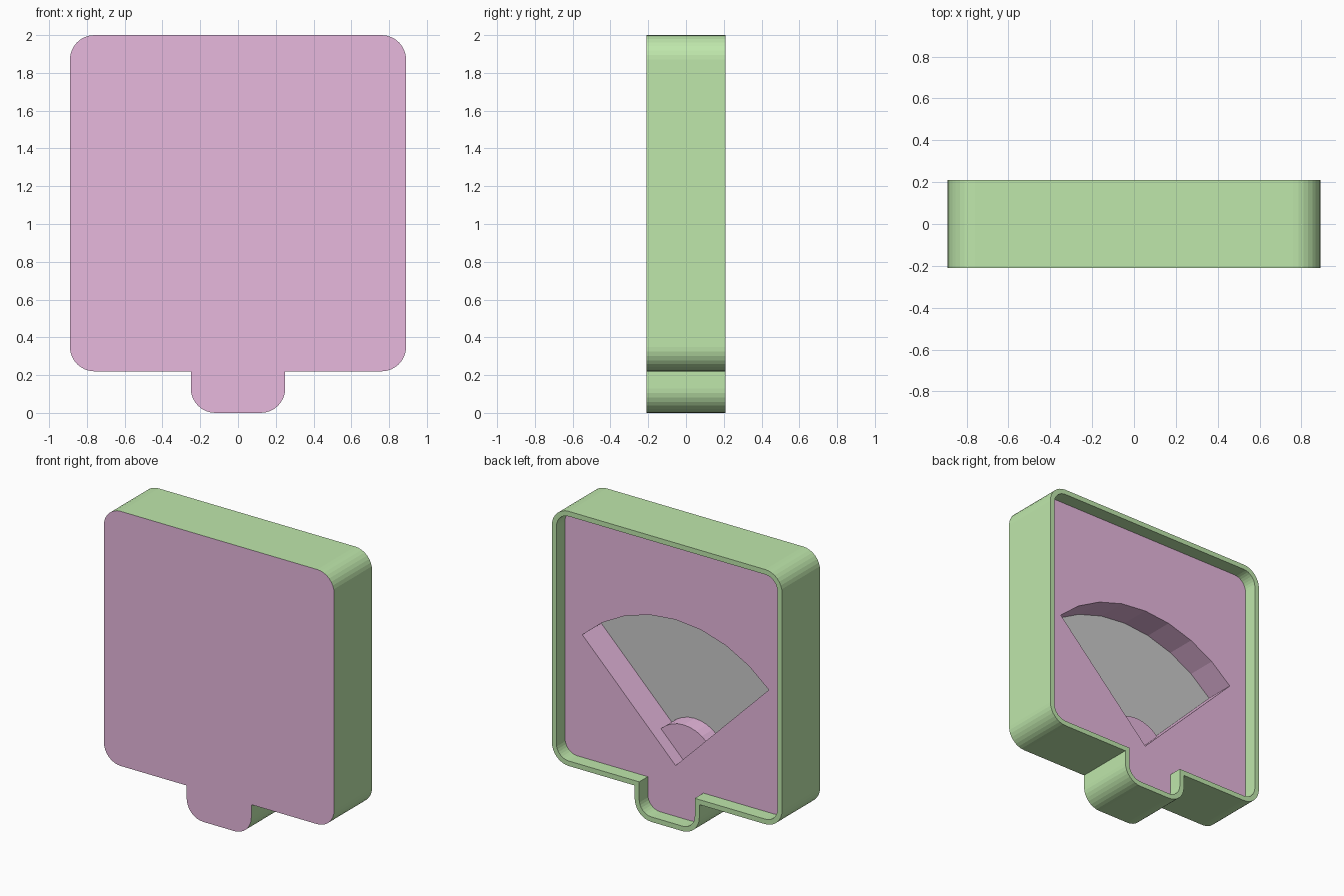
import bpy, bmesh
from math import sin, cos, pi

if "Cube" in bpy.data.objects:
    bpy.data.objects.remove(bpy.data.objects["Cube"])

DEPTH = 0.21        # half thickness of the case
PANEL_Y = 0.115     # recessed back panel
DIAL_Y = -0.095     # bottom of the fan-shaped pocket
HUB_Y = 0.025       # top of the small quarter hub
PIVOT_Z, DIAL_R, HUB_R = 0.39, 1.02, 0.25


def material(name, rgb):
    m = bpy.data.materials.new(name)
    m.diffuse_color = (*rgb, 1)
    m.use_nodes = True
    m.node_tree.nodes["Principled BSDF"].inputs["Base Color"].default_value = m.diffuse_color
    return m


purple = material("purple", (0.80, 0.48, 0.73))
green = material("green", (0.52, 0.80, 0.41))


def arc(cx, cz, r, a0, a1, n=8):
    return [(cx + r * cos(a0 + (a1 - a0) * i / n),
             cz + r * sin(a0 + (a1 - a0) * i / n)) for i in range(n + 1)]


def outline(inset):
    """Rounded square with a rounded tab below; right half mirrored."""
    r = 0.13 - inset
    half = arc(0.12, 0.13, r, -pi / 2, 0)
    half += [(0.25 - inset, 0.22 + inset)]
    half += arc(0.76, 0.35, r, -pi / 2, 0)
    half += arc(0.76, 1.87, r, 0, pi / 2)
    return half + [(-x, z) for x, z in reversed(half)]


def fan(radius):
    return [(0, PIVOT_Z)] + arc(0, PIVOT_Z, radius, pi / 4, 3 * pi / 4)


def ring(bm, pts, y):
    return [bm.verts.new((x, y, z)) for x, z in pts]


def bridge(bm, a, b, mat=0):
    n = len(a)
    for i in range(n):
        j = (i + 1) % n
        bm.faces.new((a[i], a[j], b[j], b[i])).material_index = mat


def finish(bm, name, mats, recalc=True):
    if recalc:
        bmesh.ops.recalc_face_normals(bm, faces=bm.faces)
    me = bpy.data.meshes.new(name)
    bm.to_mesh(me)
    bm.free()
    for m in mats:
        me.materials.append(m)
    ob = bpy.data.objects.new(name, me)
    bpy.context.collection.objects.link(ob)


# Case: purple front, green walls and rim, purple back panel with a fan pocket
bm = bmesh.new()
front = ring(bm, outline(0), -DEPTH)
back = ring(bm, outline(0), DEPTH)
lip = ring(bm, outline(0.035), DEPTH)
panel = ring(bm, outline(0.035), PANEL_Y)
pocket = ring(bm, fan(DIAL_R), PANEL_Y)
floor = ring(bm, fan(DIAL_R), DIAL_Y - 0.005)
bm.faces.new(front)
bridge(bm, front, back, 1)
bridge(bm, back, lip, 1)
bridge(bm, lip, panel, 1)
bridge(bm, pocket, floor)
bm.faces.new(floor)
edges = [bm.edges.get((loop[i - 1], loop[i]))
         for loop in (panel, pocket) for i in range(len(loop))]
bmesh.ops.triangle_fill(bm, edges=edges, use_beauty=True, normal=(0, 1, 0))
finish(bm, "case", [purple, green])

# Grey dial face on the pocket floor
bm = bmesh.new()
inner = ring(bm, fan(HUB_R)[1:], DIAL_Y)
outer = ring(bm, fan(DIAL_R)[1:], DIAL_Y)
for i in range(len(inner) - 1):
    bm.faces.new((inner[i], inner[i + 1], outer[i + 1], outer[i]))
bm.normal_update()
bmesh.ops.reverse_faces(bm, faces=[f for f in bm.faces if f.normal.y < 0])
finish(bm, "dial_face", [], recalc=False)

# Quarter hub at the pivot
bm = bmesh.new()
low = ring(bm, fan(HUB_R), DIAL_Y - 0.005)
high = ring(bm, fan(HUB_R), HUB_Y)
bm.faces.new(low)
bm.faces.new(high)
bridge(bm, low, high)
finish(bm, "hub", [purple])
